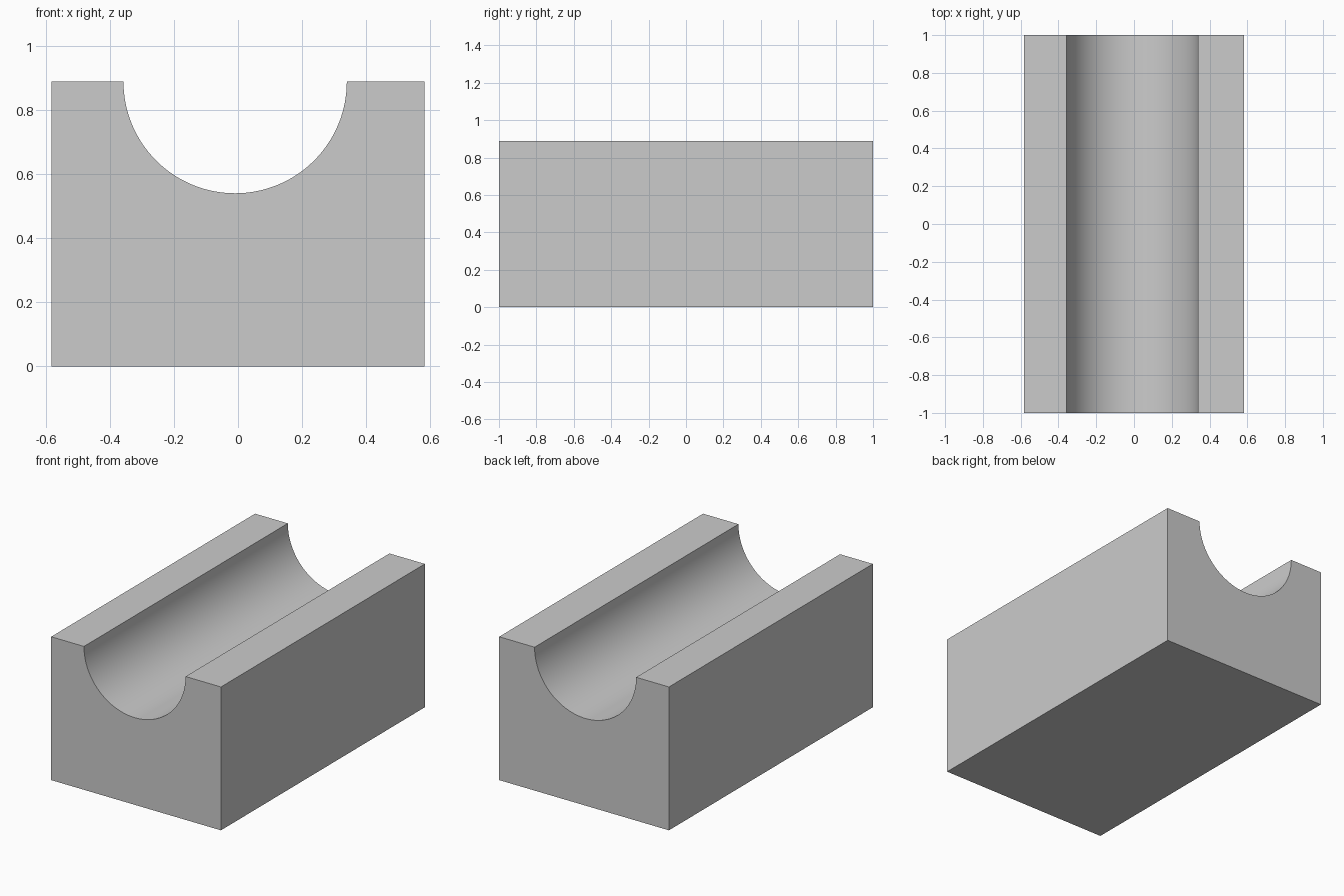
import bpy
import bmesh
from math import cos, sin, pi, radians

default = bpy.data.objects.get("Cube")
if default:
    bpy.data.objects.remove(default, do_unlink=True)

HALF_WIDTH, HALF_LENGTH, HEIGHT = 0.583, 1.0, 0.89
GROOVE_X, GROOVE_RADIUS, SEGMENTS = -0.009, 0.349, 64

# Plain grey material
grey = bpy.data.materials.new("plain grey")
grey.use_nodes = True
colour = (0.6, 0.6, 0.6, 1)
grey.diffuse_color = colour
grey.node_tree.nodes["Principled BSDF"].inputs["Base Color"].default_value = colour

# Block outline with a half-round groove, from the right side over the bottom
outline = [(HALF_WIDTH, HEIGHT), (HALF_WIDTH, 0), (-HALF_WIDTH, 0), (-HALF_WIDTH, HEIGHT)]
for i in range(SEGMENTS + 1):
    angle = pi + pi * i / SEGMENTS
    outline.append((GROOVE_X + GROOVE_RADIUS * cos(angle),
                    HEIGHT + GROOVE_RADIUS * sin(angle)))

# Extrude the outline along the length
bm = bmesh.new()
front = bm.faces.new([bm.verts.new((x, -HALF_LENGTH, z)) for x, z in outline])
extruded = bmesh.ops.extrude_face_region(bm, geom=[front], use_keep_orig=True)
back_verts = [v for v in extruded["geom"] if isinstance(v, bmesh.types.BMVert)]
bmesh.ops.translate(bm, verts=back_verts, vec=(0, 2 * HALF_LENGTH, 0))
bmesh.ops.recalc_face_normals(bm, faces=bm.faces)
mesh = bpy.data.meshes.new("grooved_block")
bm.to_mesh(mesh)
bm.free()
mesh.materials.append(grey)

block = bpy.data.objects.new("grooved_block", mesh)
bpy.context.collection.objects.link(block)

# Smooth groove, sharp block edges
bpy.context.view_layer.objects.active = block
block.select_set(True)
bpy.ops.object.shade_smooth_by_angle(angle=radians(30))
